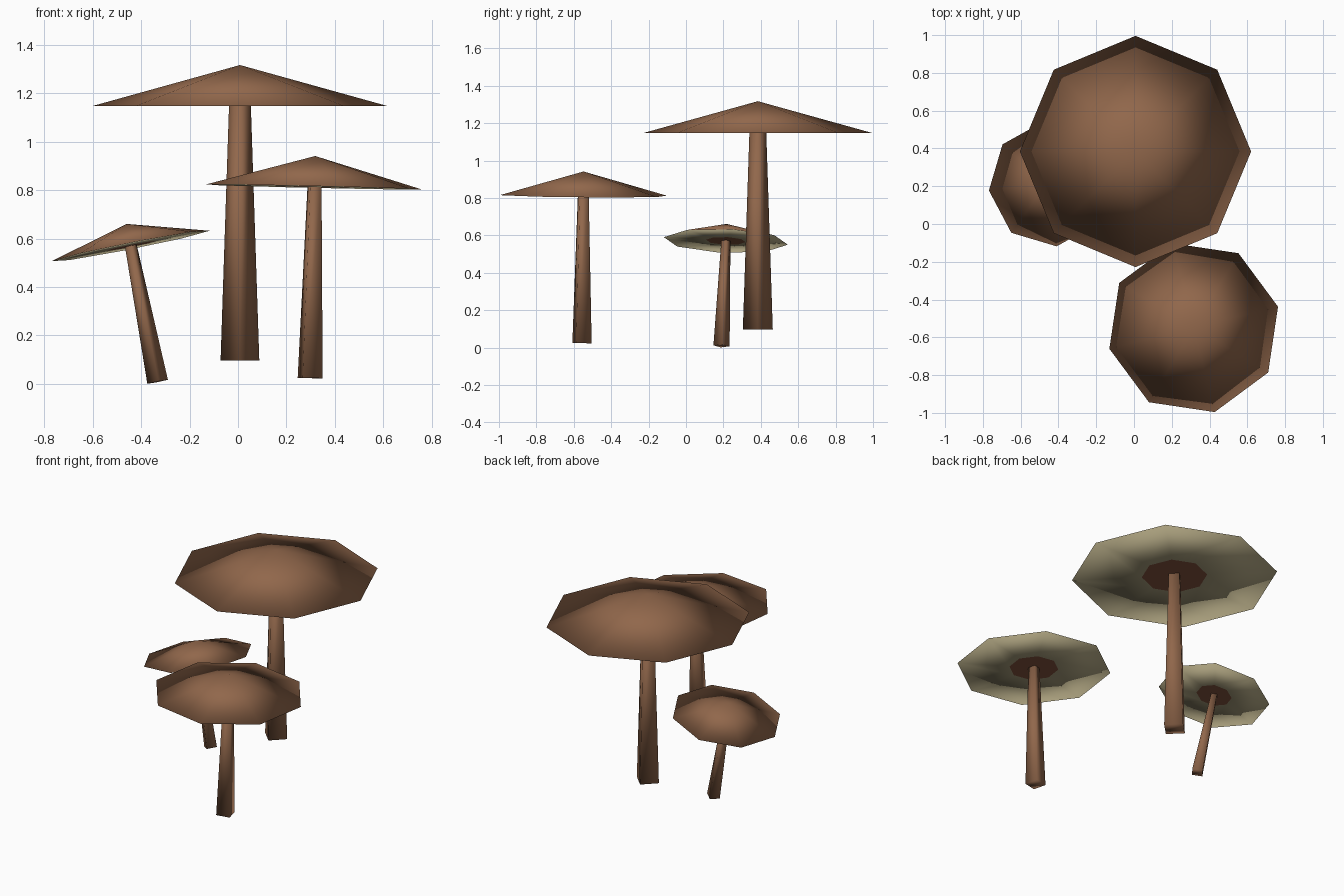
import bpy, bmesh, math
from mathutils import Vector, Quaternion, Matrix

if "Cube" in bpy.data.objects:
    bpy.data.objects.remove(bpy.data.objects["Cube"])


def material(name, srgb):
    m = bpy.data.materials.new(name)
    lin = [((c / 255 + 0.055) / 1.055) ** 2.4 for c in srgb]
    m.diffuse_color = (*lin, 1)
    m.use_nodes = True
    m.node_tree.nodes["Principled BSDF"].inputs["Base Color"].default_value = m.diffuse_color
    return m


BROWN = material("cap_brown", (145, 103, 75))
GILL = material("gill_sage", (168, 158, 124))
DARK = material("gill_centre_brown", (130, 84, 62))


def ring(bm, n, r, z):
    return [bm.verts.new((r * math.cos(math.tau * i / n),
                          r * math.sin(math.tau * i / n), z)) for i in range(n)]


def fan(bm, loop, tip, mat=0, up=True):
    for a, b in zip(loop, loop[1:] + loop[:1]):
        f = bm.faces.new((a, b, tip) if up else (b, a, tip))
        f.material_index = mat


def bridge(bm, low, high, mat=0):
    n = len(low)
    for i in range(n):
        j = (i + 1) % n
        bm.faces.new((low[i], low[j], high[j], high[i])).material_index = mat


def finish(bm, name, mats, matrix):
    me = bpy.data.meshes.new(name)
    for f in bm.faces:
        f.smooth = True
    bm.to_mesh(me)
    bm.free()
    for m in mats:
        me.materials.append(m)
    ob = bpy.data.objects.new(name, me)
    ob.matrix_world = matrix
    bpy.context.collection.objects.link(ob)


def mushroom(label, base, axis, scale, yaw):
    turn = Vector((0, 0, 1)).rotation_difference(Vector(axis))
    turn = turn @ Quaternion((0, 0, 1), math.radians(yaw))
    matrix = Matrix.LocRotScale(Vector(base), turn, Vector((scale,) * 3))

    # square tapering stem
    bm = bmesh.new()
    low, high = ring(bm, 4, 0.08, 0), ring(bm, 4, 0.045, 1.055)
    bridge(bm, low, high)
    bm.faces.new(low[::-1])
    bm.faces.new(high)
    finish(bm, label + "_stem", [BROWN], matrix)

    # eight-sided cone cap with flat gills and a brown centre below
    bm = bmesh.new()
    rim, inner = ring(bm, 8, 0.612, 1.05), ring(bm, 8, 0.195, 1.05)
    fan(bm, rim, bm.verts.new((0, 0, 1.22)))
    bridge(bm, inner, rim, 1)
    fan(bm, inner, bm.verts.new((0, 0, 1.05)), 2, up=False)
    bm.normal_update()
    finish(bm, label + "_cap", [BROWN, GILL, DARK], matrix)


mushroom("tall_mushroom", (0.008, 0.384, 0.097), (0, 0, 1), 1.0, 0)
mushroom("middle_mushroom", (0.298, -0.556, 0.024), (0.021, 0.008, 0.92), 0.752, 59)
mushroom("small_mushroom", (-0.332, 0.19, 0.009), (-0.129, 0.027, 0.655), 0.545, 6)

# make the bridged gill faces point outwards (down)
for ob in bpy.context.collection.objects:
    if ob.name.endswith("_cap"):
        bm = bmesh.new()
        bm.from_mesh(ob.data)
        bmesh.ops.recalc_face_normals(bm, faces=bm.faces[:])
        bm.to_mesh(ob.data)
        bm.free()
